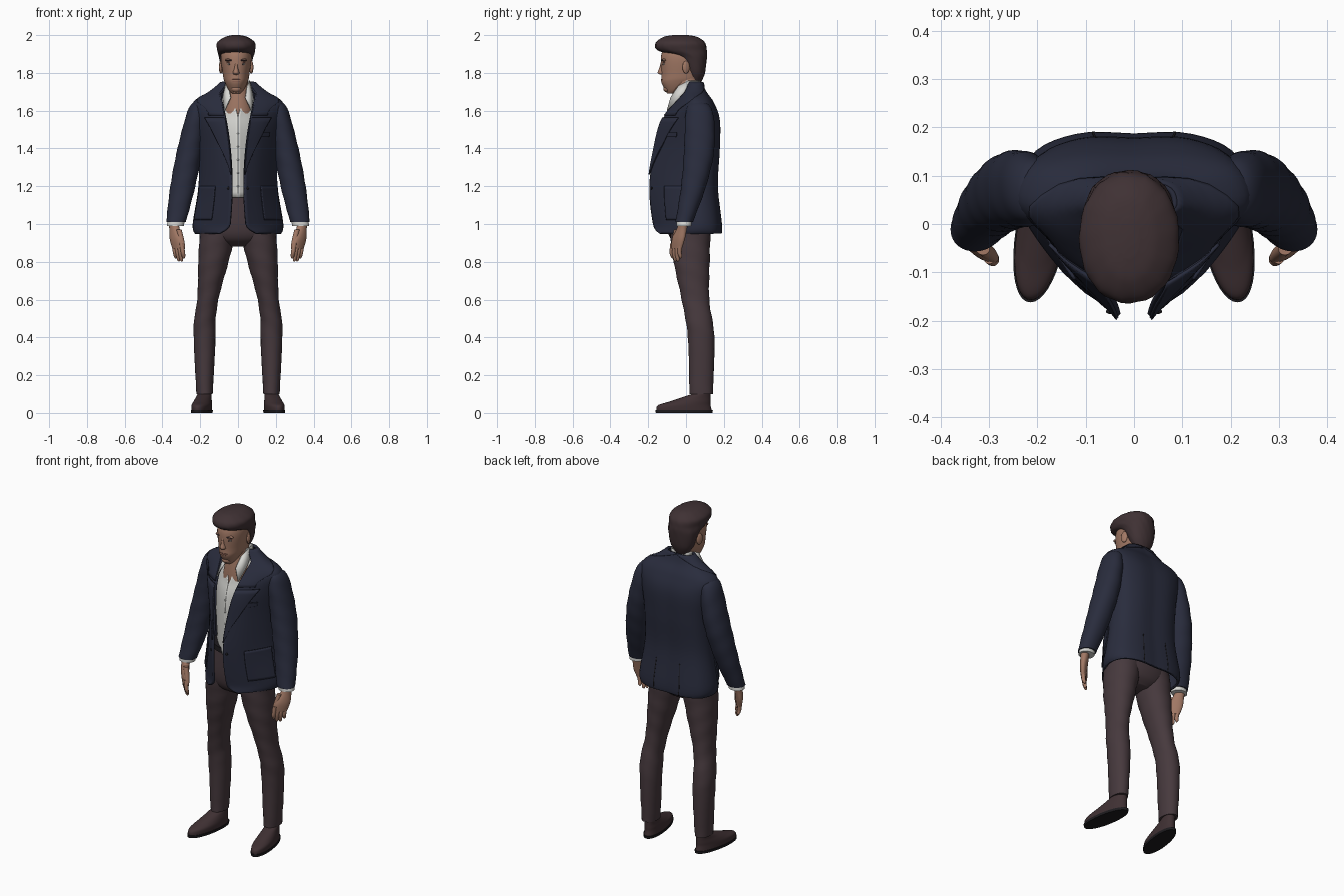
import bpy, bmesh
from math import sin, cos, pi, radians, copysign
from mathutils import Vector

cube = bpy.data.objects.get("Cube")
if cube:
    bpy.data.objects.remove(cube)


def material(name, red, green, blue):
    mat = bpy.data.materials.new(name)
    mat.use_nodes = True
    mat.diffuse_color = (red, green, blue, 1)
    shader = mat.node_tree.nodes["Principled BSDF"]
    shader.inputs["Base Color"].default_value = mat.diffuse_color
    shader.inputs["Roughness"].default_value = 0.8
    return mat


NAVY = material("navy_cloth", .022, .025, .046)
BROWN = material("brown_trousers", .062, .041, .047)
HAIR = material("dark_brown_hair", .05, .031, .034)
SKIN = material("skin", .36, .19, .13)
WHITE = material("shirt_white", .68, .68, .65)
SHOE = material("shoe_leather", .05, .03, .033)
BLACK = material("black", .012, .011, .013)
LIP = material("lip", .24, .1, .075)
made = []


def spline(points, u):
    """Smooth curve through tuples; u runs over the point indices."""
    i = min(int(u), len(points) - 2)
    f = u - i
    near = [points[min(max(k, 0), len(points) - 1)] for k in range(i - 1, i + 3)]
    return [b + f * (c - a) / 2 + f * f * (a - 2.5 * b + 2 * c - d / 2)
            + f ** 3 * (1.5 * (b - c) + (d - a) / 2) for a, b, c, d in zip(*near)]


def stations(points, steps=7):
    return [spline(points, i / steps) for i in range((len(points) - 1) * steps + 1)]


def skin_rings(name, mat, rings, closed=True, thickness=0):
    """Join a list of equal rings; closed rings get end caps."""
    bm = bmesh.new()
    rows = [[bm.verts.new(point) for point in ring] for ring in rings]
    count = len(rows[0])
    for low, high in zip(rows, rows[1:]):
        for j in range(count if closed else count - 1):
            k = (j + 1) % count
            bm.faces.new((low[j], low[k], high[k], high[j]))
    if closed:
        bm.faces.new(rows[0])
        bm.faces.new(rows[-1])
    bmesh.ops.recalc_face_normals(bm, faces=bm.faces)
    mesh = bpy.data.meshes.new(name)
    bm.to_mesh(mesh)
    bm.free()
    mesh.materials.append(mat)
    ob = bpy.data.objects.new(name, mesh)
    bpy.context.collection.objects.link(ob)
    if thickness:
        solid = ob.modifiers.new("thickness", "SOLIDIFY")
        solid.thickness = thickness
        solid.offset = 0
    made.append(ob)


def body(name, mat, points, x=lambda z: 0, side=1, turn=0, splay=0, fold=lambda t, z: 0):
    """Stack of soft ovals from (z, y, half width, half depth), centred on x(z)."""
    rings = []
    for z, y, wide, deep in stations(points):
        ring = []
        for i in range(40):
            t = 2 * pi * i / 40
            c, q = (copysign(abs(v) ** .95, v) * (1 + fold(t, z)) for v in (cos(t), sin(t)))
            across = x(z) + wide * c * cos(turn) - deep * q * sin(turn)
            along = y + wide * c * sin(turn) + deep * q * cos(turn)
            ring.append((side * (across - splay * along), along, z))
        rings.append(ring)
    skin_rings(name, mat, rings)


def blob(name, mat, place, size, tilt=0):
    bpy.ops.mesh.primitive_uv_sphere_add(segments=20, ring_count=12, radius=1, location=place)
    ob = bpy.context.object
    ob.name, ob.scale = name, size
    ob.rotation_euler.z = tilt
    ob.data.materials.append(mat)
    made.append(ob)


def coat_point(station, t, opening, side=1, out=0):
    """Point on a garment ring; t = 0 at the front edge, 1 at mid back."""
    z, wide, front, back = station
    mid = .04
    gap = opening(z, wide)
    half = [(gap, front), ((gap + wide) / 2, front + .36 * (mid - front)), (wide, mid),
            (.9 * wide, mid + .7 * (back - mid)), (wide / 2, back), (0, back)]
    x, y = spline(half, t * 5)
    push = Vector((x, y - mid)).normalized() * out
    return (side * (x + push.x), y + push.y, z)


def coat(name, mat, points, opening, thickness):
    ts = [i / 24 for i in range(25)]
    rings = [[coat_point(st, t, opening) for t in ts]
             + [coat_point(st, t, opening, -1) for t in ts[-2::-1]] for st in stations(points)]
    skin_rings(name, mat, rings, False, thickness)


def patch(name, mat, side, low, high, start, end, out=.009):
    """Plate lying on the jacket between two heights; end(z) sets its width."""
    rows = []
    for i in range(13):
        z = low + (high - low) * i / 12
        k = max(n for n, st in enumerate(JACKET[:-1]) if st[0] <= z)
        station = spline(JACKET, k + (z - JACKET[k][0]) / (JACKET[k + 1][0] - JACKET[k][0]))
        rows.append([coat_point(station, start + (end(z) - start) * j / 16, jacket_opening, side, out)
                     for j in range(17)])
    skin_rings(name, mat, rows, False, .007)


def jacket_opening(z, wide):
    hem_curve = 20 * max(0, 1 - z) ** 2
    return min(.032 + (z - 1.2) ** 2 / 4 + hem_curve, .6 * wide)


def shirt_opening(z, wide):
    return max(0, .3 * (z - 1.57))


def cloth_fold(t, z):
    return .018 * sin(2 * t + 60 * z)


def hair_wave(t, z):
    return .012 * sin(13 * t + 70 * z)


# Jacket and shirt: z, half width, front y, back y
JACKET = [(.95, .22, -.14, .18), (1, .23, -.17, .18), (1.2, .2, -.19, .16),
          (1.4, .2, -.16, .17), (1.55, .22, -.12, .17), (1.64, .23, -.05, .14),
          (1.7, .14, 0, .1), (1.75, .08, .02, .08)]
coat("jacket", NAVY, JACKET, jacket_opening, .012)
coat("shirt", WHITE, [(1.14, .16, -.12, .13), (1.45, .17, -.12, .14), (1.58, .15, -.09, .12),
                      (1.68, .07, -.04, .08), (1.76, .06, 0, .07)], shirt_opening, .006)
for i in range(5):
    blob("shirt_button", WHITE, (0, -.123, 1.2 + i * .07), (.005, .004, .005))

# Trouser seat and belt
body("trouser_seat", BROWN, [(1.16, .02, .16, .11), (1, .02, .2, .12),
                             (.92, .02, .17, .1), (.88, .03, .07, .05)])
body("belt", BLACK, [(1.14, .02, .165, .12), (1.17, .02, .165, .12)])
blob("belt_buckle", HAIR, (0, -.1, 1.155), (.02, .006, .013))


# Neck, head and hair
def head_x(z):
    return -.01


body("neck", SKIN, [(1.5, 0, .08, .08), (1.6, 0, .08, .08), (1.7, 0, .06, .07),
                    (1.8, .01, .05, .06)])
body("head", SKIN, [(1.69, -.07, .02, .03), (1.71, -.05, .04, .06), (1.75, -.03, .06, .1),
                    (1.79, -.02, .07, .11), (1.9, -.02, .08, .11), (1.98, -.02, .04, .06)], head_x)
body("hair", HAIR, [(1.75, .05, .04, .03), (1.8, .05, .07, .05), (1.88, .03, .09, .08),
                    (1.92, -.02, .1, .13), (1.96, -.03, .1, .13), (1.99, -.03, .06, .09),
                    (2, -.03, .02, .04)], head_x, fold=hair_wave)
body("nose", SKIN, [(1.79, -.12, .01, .01), (1.8, -.12, .018, .03), (1.83, -.12, .01, .02),
                    (1.87, -.12, .01, .01)], head_x)
blob("chin", SKIN, (-.01, -.1, 1.715), (.026, .02, .018))
blob("upper_lip", LIP, (-.01, -.124, 1.764), (.026, .009, .004))
blob("lower_lip", LIP, (-.01, -.123, 1.756), (.022, .009, .005))

for side, label in ((1, "left_"), (-1, "right_")):
    # Eyes, brows and ears
    eye_x = head_x(0) + side * .032
    blob(label + "brow_ridge", SKIN, (eye_x, -.114, 1.868), (.026, .013, .009))
    blob(label + "eyebrow", HAIR, (eye_x, -.12, 1.867), (.023, .011, .005))
    blob(label + "eye", WHITE, (eye_x, -.114, 1.847), (.015, .009, .006))
    blob(label + "iris", BLACK, (eye_x, -.119, 1.847), (.007, .006, .006))
    blob(label + "eyelid", LIP, (eye_x, -.115, 1.854), (.018, .01, .004))
    blob(label + "ear", SKIN, (-.01 + side * .08, 0, 1.83), (.01, .02, .034), side * radians(20))

    # Shirt collar wing
    inner = [(.06, .02, 1.76), (.05, -.04, 1.73), (.04, -.08, 1.67)]
    outer = [(.07, .01, 1.7), (.08, -.03, 1.67), (.07, -.1, 1.6)]
    skin_rings(label + "collar_wing", WHITE,
               [[(side * x, y, z) for x, y, z in pair] for pair in zip(inner, outer)], False, .007)

    # Lapel, collar, hip pocket, vent and button on the jacket
    patch(label + "lapel", NAVY, side, 1.26, 1.56, 0, lambda z: .01 + .8 * (z - 1.26), .011)
    patch(label + "jacket_collar", NAVY, side, 1.57, 1.75, 0,
          lambda z: min(1, .2 + 30 * (z - 1.58) ** 2))
    patch(label + "hip_pocket", NAVY, side, 1.03, 1.2, .2, lambda z: .38)
    patch(label + "back_vent", BLACK, side, .955, 1.14, .85, lambda z: .857, .004)
    blob(label + "jacket_button", BLACK, (side * .05, -.181, 1.19), (.008, .005, .008))

    # Sleeve and shirt cuff
    def arm_x(z):
        return .52 - .19 * z

    body(label + "sleeve", NAVY, [(1.65, .06, .02, .02), (1.6, .07, .05, .07), (1.4, .07, .066, .08),
                                  (1.2, .04, .066, .066), (1.01, -.01, .052, .046)],
         arm_x, side, fold=cloth_fold)
    body(label + "shirt_cuff", WHITE, [(1.03, -.01, .045, .04), (.99, -.01, .045, .04)], arm_x, side)

    # Hand, turned half inward
    turn = radians(45)
    body(label + "palm", SKIN, [(1.02, -.01, .03, .025), (.98, -.02, .03, .023),
                                (.92, -.04, .043, .02), (.87, -.05, .037, .014)],
         lambda z: .18 + .16 * z, side, turn)
    for k in (-.03, -.01, .01, .03):
        y = -.05 - .7 * k
        tip = .8 + 20 * k * k
        body(label + "finger", SKIN, [(.9, y, .011, .012), (.85, y - .005, .011, .011),
                                      (tip + .01, y, .009, .009), (tip, y, .003, .003)],
             lambda z: .32 - .7 * k + .15 * (z - .9), side, turn)
    body(label + "thumb", SKIN, [(.97, -.05, .014, .014), (.92, -.06, .014, .014),
                                 (.88, -.07, .01, .01), (.865, -.07, .004, .004)],
         lambda z: .07 + z / 4, side)

    # Trouser leg
    body(label + "trouser_leg", BROWN, [(1, .02, .1, .11), (.8, .03, .08, .095), (.6, .05, .056, .073),
                                        (.4, .08, .058, .07), (.1, .08, .043, .062)],
         lambda z: min(.177, .25 - .15 * z), side, fold=cloth_fold)

    # Ankle and shoe, toes splayed outward
    def foot_x(z):
        return .19

    body(label + "ankle", SKIN, [(.05, .07, .03, .05), (.16, .08, .03, .04)], foot_x, side, 0, .15)
    body(label + "shoe", SHOE, [(.01, -.01, .05, .147), (.04, -.01, .05, .14), (.06, .02, .046, .11),
                                (.08, .05, .04, .08), (.1, .08, .036, .05)], foot_x, side, 0, .15)
    body(label + "shoe_sole", BLACK, [(0, -.01, .052, .15), (.015, -.01, .053, .152)],
         foot_x, side, 0, .15)

patch("breast_pocket", NAVY, 1, 1.455, 1.478, .13, lambda z: .26)

# Smooth shading with crisp edges kept
bpy.ops.object.select_all(action="DESELECT")
for ob in made:
    ob.select_set(True)
bpy.context.view_layer.objects.active = made[0]
bpy.ops.object.shade_smooth_by_angle(angle=radians(45))
